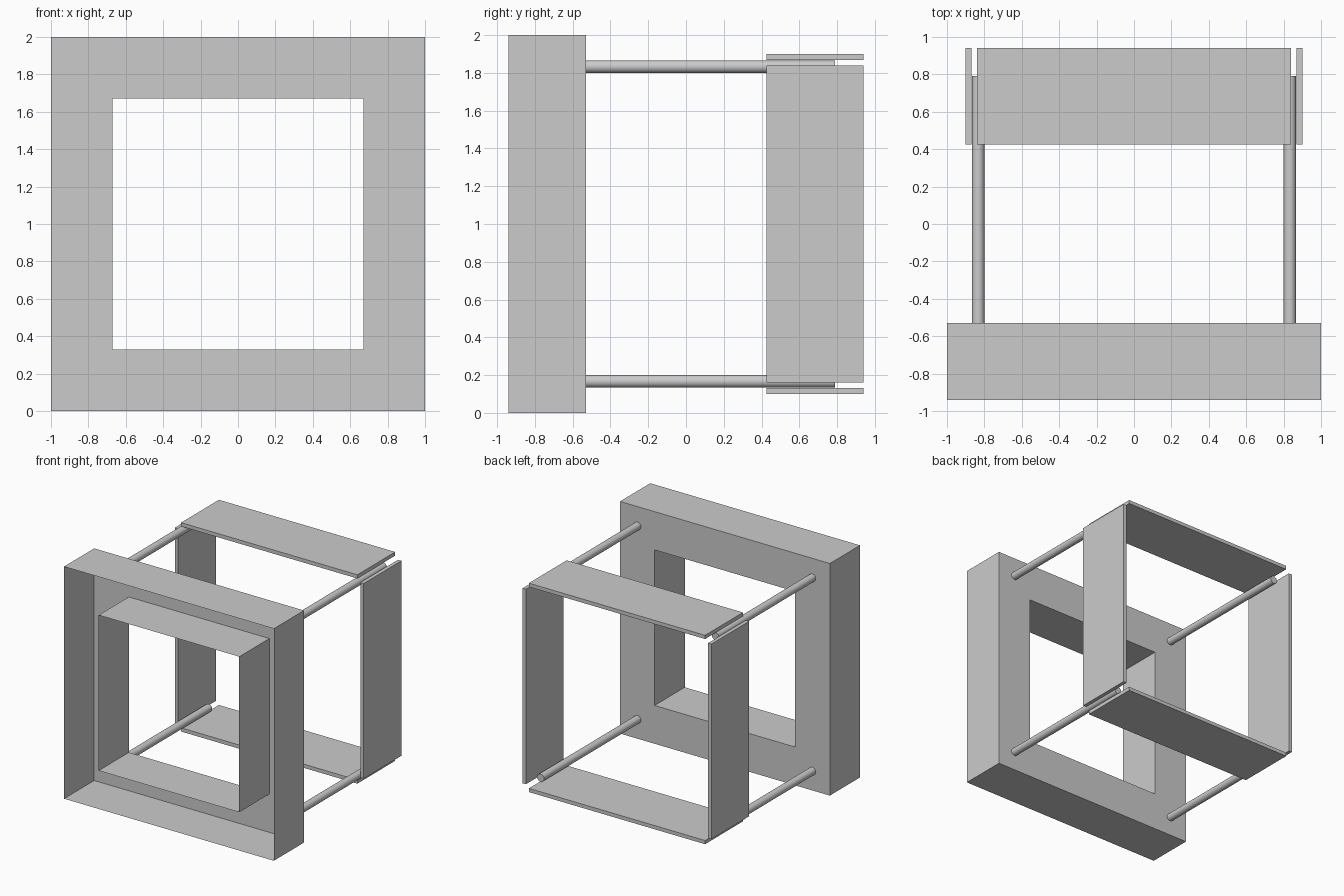
import bpy, bmesh, math

if "Cube" in bpy.data.objects:
    bpy.data.objects.remove(bpy.data.objects["Cube"])

BACK, FRONT = -0.53, -0.94
MID = 1.0  # height of the model's centre


def box(name, size, centre):
    bpy.ops.mesh.primitive_cube_add(size=1, location=centre)
    ob = bpy.context.object
    ob.name = name
    ob.scale = size
    bpy.ops.object.transform_apply(location=False, rotation=False, scale=True)


# Hollow square frame: thin outer and inner walls joined by a back plate, open at the front
bm = bmesh.new()


def ring(half, y):
    return [bm.verts.new((sx * half, y, MID + sz * half))
            for sx, sz in ((-1, -1), (1, -1), (1, 1), (-1, 1))]


loops = [ring(1.0, FRONT), ring(1.0, BACK), ring(0.67, BACK), ring(0.67, FRONT)]
for a, b in zip(loops, loops[1:]):
    for i in range(4):
        j = (i + 1) % 4
        bm.faces.new((a[i], a[j], b[j], b[i]))
mesh = bpy.data.meshes.new("front_frame")
bm.to_mesh(mesh)
bm.free()
bpy.context.collection.objects.link(bpy.data.objects.new("front_frame", mesh))

# Four corner rods running back from the frame
ROD_END = 0.79
for sx, side in ((-1, "left"), (1, "right")):
    for sz, level in ((-1, "lower"), (1, "upper")):
        bpy.ops.mesh.primitive_cylinder_add(
            vertices=32, radius=0.033, depth=ROD_END - BACK,
            location=(sx * 0.833, (ROD_END + BACK) / 2, MID + sz * 0.833),
            rotation=(math.pi / 2, 0, 0))
        bpy.context.object.name = f"{level}_{side}_rod"
        bpy.ops.object.shade_smooth_by_angle()

# Four thin rear panels, one per side, just outside the rods
LENGTH, THICK, OFFSET = 1.68, 0.032, 0.884
DEPTH, PANEL_Y = 0.515, 0.6825
for s, side, level in ((-1, "left", "bottom"), (1, "right", "top")):
    box(f"{side}_panel", (THICK, DEPTH, LENGTH), (s * OFFSET, PANEL_Y, MID))
    box(f"{level}_panel", (LENGTH, DEPTH, THICK), (0, PANEL_Y, MID + s * OFFSET))
